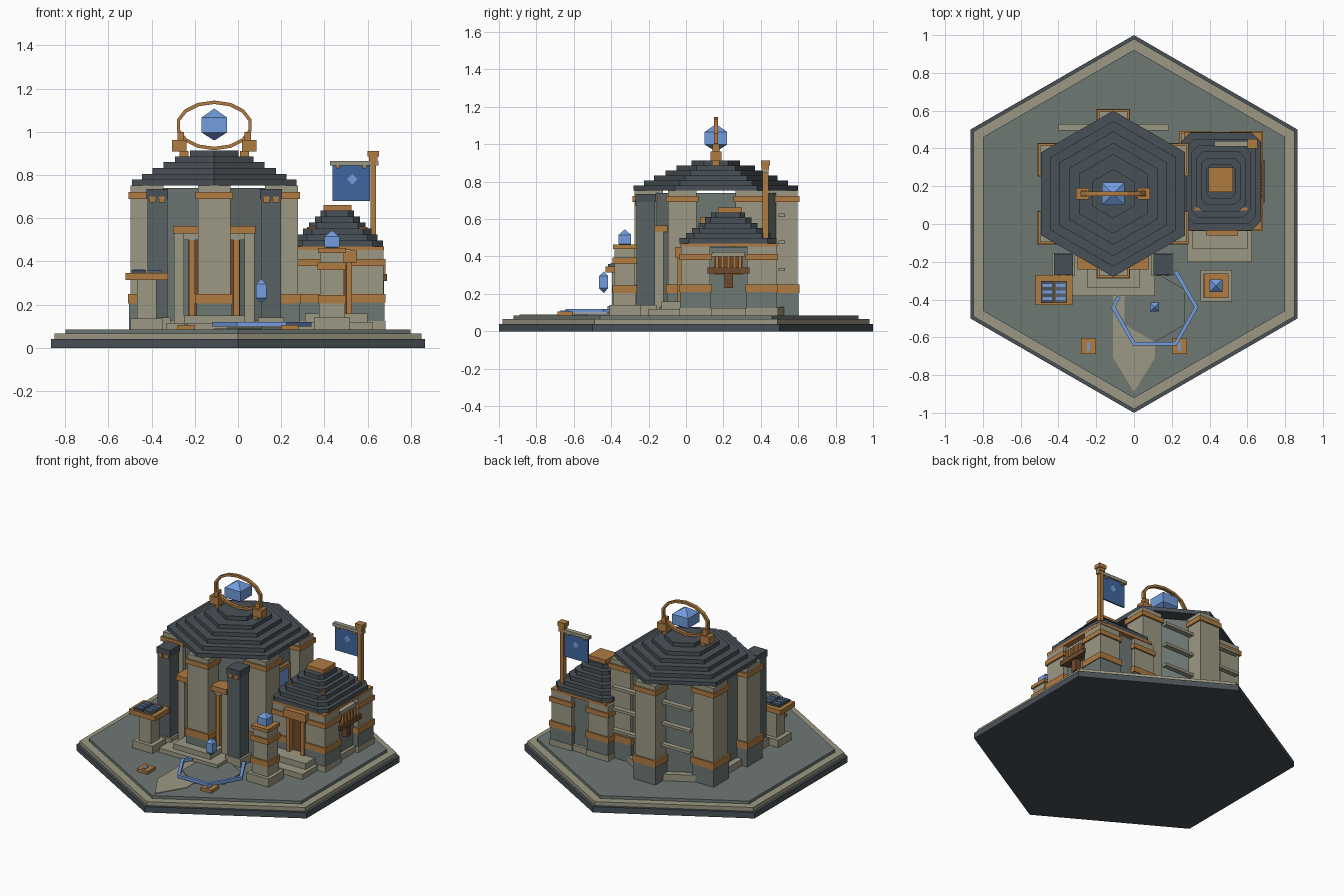
import bpy, bmesh, math
from mathutils import Vector

if "Cube" in bpy.data.objects:
    bpy.data.objects.remove(bpy.data.objects["Cube"])


def material(name, hex_code):
    m = bpy.data.materials.new(name)
    rgb = [int(hex_code[i:i + 2], 16) / 255 for i in (0, 2, 4)]
    m.diffuse_color = [((c + 0.055) / 1.055) ** 2.4 for c in rgb] + [1]
    m.use_nodes = True
    m.node_tree.nodes["Principled BSDF"].inputs["Base Color"].default_value = m.diffuse_color
    return m


SLATE = material("dark slate", "495157")
GREY = material("grey stone", "6E7874")
DARKGREY = material("dark grey stone", "596264")
TAN = material("tan stone", "9C9983")
BRONZE = material("bronze", "B07C42")
WOOD = material("dark wood", "6E4A2C")
BLUE = material("crystal blue", "739DDD")
NAVY = material("banner blue", "41669D")


def finish(name, bm, mat):
    bmesh.ops.recalc_face_normals(bm, faces=bm.faces)
    me = bpy.data.meshes.new(name)
    bm.to_mesh(me)
    bm.free()
    me.materials.append(mat)
    ob = bpy.data.objects.new(name, me)
    bpy.context.collection.objects.link(ob)
    return ob


def prism(name, pts, z0, z1, mat):
    bm = bmesh.new()
    lo = [bm.verts.new((x, y, z0)) for x, y in pts]
    hi = [bm.verts.new((x, y, z1)) for x, y in pts]
    bm.faces.new(lo)
    bm.faces.new(hi)
    n = len(pts)
    for i in range(n):
        bm.faces.new((lo[i], lo[(i + 1) % n], hi[(i + 1) % n], hi[i]))
    return finish(name, bm, mat)


def box(name, x0, x1, y0, y1, z0, z1, mat):
    return prism(name, [(x0, y0), (x1, y0), (x1, y1), (x0, y1)], z0, z1, mat)


def block(name, cx, cy, hx, hy, z0, z1, mat):
    return box(name, cx - hx, cx + hx, cy - hy, cy + hy, z0, z1, mat)


def hexagon(cx, cy, r, start=90):
    return [(cx + r * math.cos(math.radians(start + 60 * i)),
             cy + r * math.sin(math.radians(start + 60 * i))) for i in range(6)]


def crystal(name, cx, cy, h, levels):
    """Square gem: bottom tip, lower shoulder, upper shoulder, top tip."""
    bm = bmesh.new()
    z0, z1, z2, z3 = levels
    c = [(-h, -h), (h, -h), (h, h), (-h, h)]
    a = [bm.verts.new((cx + x, cy + y, z1)) for x, y in c]
    b = [bm.verts.new((cx + x, cy + y, z2)) for x, y in c]
    lo, hi = bm.verts.new((cx, cy, z0)), bm.verts.new((cx, cy, z3))
    for i in range(4):
        j = (i + 1) % 4
        bm.faces.new((a[i], a[j], b[j], b[i]))
        bm.faces.new((a[j], a[i], lo))
        bm.faces.new((b[i], b[j], hi))
    finish(name, bm, BLUE)


def strip(name, pts, normal, w, t, mat, closed=False):
    """Square bar along a planar path, mitred at the corners."""
    bm = bmesh.new()
    pts, normal, n = [Vector(p) for p in pts], Vector(normal), len(pts)
    rings = []
    for i, p in enumerate(pts):
        prev = pts[(i - 1) % n] if closed or i else p
        nxt = pts[(i + 1) % n] if closed or i < n - 1 else p
        side = (nxt - prev).normalized().cross(normal)
        rings.append([bm.verts.new(p + side * a * w / 2 + normal * b * t / 2)
                      for a, b in ((-1, -1), (1, -1), (1, 1), (-1, 1))])
    for i in range(n if closed else n - 1):
        r, s = rings[i], rings[(i + 1) % n]
        for k in range(4):
            bm.faces.new((r[k], r[(k + 1) % 4], s[(k + 1) % 4], s[k]))
    if not closed:
        bm.faces.new(rings[0])
        bm.faces.new(rings[-1])
    finish(name, bm, mat)


def banded_pillar(name, cx, cy, hx, hy, bands):
    """Stack of blocks: (bottom, top, outward growth, material)."""
    for i, (z0, z1, g, mat) in enumerate(bands):
        block(f"{name}_{i}", cx, cy, hx + g, hy + g, z0, z1, mat)


# Hexagonal ground platform
prism("platform_foot", hexagon(0, 0, 1.0), 0, 0.04, SLATE)
prism("platform_rim", hexagon(0, 0, 0.98), 0.04, 0.066, TAN)
prism("platform_floor", hexagon(0, 0, 0.922), 0.066, 0.085, GREY)
prism("front_path", [(-0.11, -0.36), (-0.11, -0.71), (0, -0.89), (0.11, -0.71), (0.11, -0.36)],
      0.085, 0.089, TAN)
prism("court_disc", hexagon(0.11, -0.44, 0.185), 0.085, 0.094, GREY)

# Main hall
HX, HY = -0.11, 0.16
prism("hall_plinth", hexagon(HX, HY, 0.41), 0.085, 0.13, TAN)
prism("hall_wall", hexagon(HX, HY, 0.365), 0.13, 0.74, GREY)
for i, (x, y) in enumerate(hexagon(HX, HY, 0.36)):
    banded_pillar(f"hall_pillar_{i}", x, y, 0.076, 0.076, [
        (0.085, 0.205, 0.006, GREY), (0.205, 0.25, 0.012, BRONZE), (0.25, 0.69, 0, TAN),
        (0.69, 0.722, 0.01, BRONZE), (0.722, 0.752, 0, TAN)])
for i, r in enumerate((0.44, 0.385, 0.33, 0.27, 0.21, 0.13)):
    prism(f"hall_roof_tier_{i}", hexagon(HX, HY, r), 0.752 + 0.027 * i, 0.779 + 0.027 * i, SLATE)
for i, z in enumerate((0.33, 0.475, 0.62)):
    box(f"rear_ledge_{i}", -0.40, 0.185, 0.495, 0.53, z - 0.009, z + 0.009, TAN)

# Hall doorway, steps and guard columns
box("hall_step_low", -0.33, 0.11, -0.38, -0.1, 0.085, 0.115, TAN)
box("hall_step_high", -0.25, 0.03, -0.34, -0.1, 0.115, 0.15, TAN)
box("hall_door", -0.23, 0.01, -0.185, -0.1, 0.15, 0.50, WOOD)
box("hall_lintel", -0.30, 0.08, -0.24, -0.10, 0.53, 0.565, BRONZE)
box("hall_transom", -0.25, 0.03, -0.21, -0.10, 0.50, 0.53, TAN)
for s in (-1, 1):
    block("hall_door_post", HX + s * 0.163, -0.17, 0.024, 0.05, 0.115, 0.53, TAN)
    block("hall_door_jamb", HX + s * 0.103, -0.18, 0.013, 0.03, 0.15, 0.50, BRONZE)
    cx = HX + s * 0.263
    block("guard_base", cx, -0.215, 0.06, 0.06, 0.085, 0.14, TAN)
    block("guard_column", cx, -0.215, 0.046, 0.05, 0.14, 0.69, DARKGREY)
    block("guard_cap", cx, -0.215, 0.05, 0.055, 0.69, 0.735, SLATE)
    for t in (-1, 1):
        block("guard_emblem", cx + t * 0.022, -0.266, 0.014, 0.006, 0.672, 0.70, BRONZE)

# Hall side window
box("window_frame", 0.2, 0.225, 0.075, 0.245, 0.40, 0.61, BRONZE)
box("window_pane", 0.22, 0.23, 0.1, 0.22, 0.43, 0.585, BLUE)

# Roof crystal in its hoop
crystal("roof_crystal", HX, HY, 0.06, (0.96, 0.998, 1.066, 1.108))
strip("crystal_hoop", [(HX + 0.17 * math.cos(math.tau * (i + .5) / 14), HY,
                        1.03 + 0.107 * math.sin(math.tau * (i + .5) / 14)) for i in range(14)],
      (0, 1, 0), 0.016, 0.022, BRONZE, True)
for s in (-1, 1):
    block("hoop_bracket", HX + s * 0.162, HY, 0.034, 0.03, 0.91, 0.962, BRONZE)
    block("hoop_stem", HX + s * 0.155, HY, 0.016, 0.018, 0.955, 1.0, BRONZE)
    block("hoop_foot", HX + s * 0.14, HY, 0.02, 0.02, 0.86, 0.912, BRONZE)

# Side annex
AX, AY = 0.46, 0.225
box("annex_plinth", 0.27, 0.66, -0.02, 0.48, 0.085, 0.125, TAN)
box("annex_wall", 0.27, 0.64, 0.01, 0.46, 0.12, 0.45, GREY)
for x in (0.325, 0.598):
    for y in (0.05, 0.405):
        banded_pillar("annex_pillar", x, y, 0.076, 0.078, [
            (0.085, 0.125, 0.008, TAN), (0.125, 0.21, 0.004, GREY), (0.21, 0.25, 0.01, BRONZE),
            (0.25, 0.38, 0, TAN), (0.38, 0.412, 0.01, BRONZE), (0.412, 0.455, 0, TAN)])
box("annex_eave", 0.265, 0.675, -0.03, 0.488, 0.453, 0.47, BRONZE)
for i in range(6):
    hx, hy, c = 0.212 - 0.027 * i, 0.26 - 0.034 * i, 0.05 - 0.005 * i
    prism(f"annex_roof_tier_{i}",
          [(AX - hx + c, AY - hy), (AX + hx - c, AY - hy), (AX + hx, AY - hy + c), (AX + hx, AY + hy - c),
           (AX + hx - c, AY + hy), (AX - hx + c, AY + hy), (AX - hx, AY + hy - c), (AX - hx, AY - hy + c)],
          0.47 + 0.0275 * i, 0.4975 + 0.0275 * i, SLATE)
block("annex_roof_cap", AX, AY + 0.01, 0.065, 0.065, 0.635, 0.662, BRONZE)
block("annex_roof_trim", AX, AY - 0.145, 0.14, 0.008, 0.525, 0.56, BRONZE)

# Annex doorway and steps
box("annex_step_low", 0.28, 0.625, -0.2, 0.0, 0.085, 0.12, TAN)
box("annex_step_high", 0.31, 0.60, -0.13, 0.0, 0.12, 0.16, TAN)
box("annex_door", 0.40, 0.53, -0.005, 0.03, 0.15, 0.38, WOOD)
box("annex_lintel", 0.38, 0.55, -0.06, 0.03, 0.395, 0.45, BRONZE)
for x in (0.407, 0.515):
    block("annex_door_post", x, -0.02, 0.012, 0.025, 0.15, 0.395, BRONZE)

# Annex side balcony
box("balcony_back", 0.635, 0.646, 0.15, 0.305, 0.30, 0.41, WOOD)
box("balcony_floor", 0.63, 0.69, 0.115, 0.34, 0.31, 0.342, WOOD)
box("balcony_bracket", 0.63, 0.675, 0.205, 0.25, 0.23, 0.31, WOOD)
for i in range(5):
    block("balcony_bar", 0.675, 0.165 + 0.031 * i, 0.008, 0.008, 0.342, 0.40, BRONZE)
box("balcony_header", 0.63, 0.67, 0.14, 0.315, 0.40, 0.425, TAN)

# Banner on its pole
block("banner_pole", 0.627, 0.425, 0.013, 0.016, 0.45, 0.88, BRONZE)
block("pole_cap", 0.627, 0.425, 0.027, 0.024, 0.885, 0.912, BRONZE)
block("pole_collar", 0.627, 0.425, 0.02, 0.02, 0.865, 0.885, BRONZE)
box("banner_bar", 0.425, 0.65, 0.41, 0.44, 0.845, 0.866, TAN)
box("banner_cloth", 0.437, 0.612, 0.42, 0.43, 0.68, 0.845, NAVY)
for x in (0.462, 0.585):
    block("banner_clip", x, 0.425, 0.009, 0.012, 0.83, 0.848, BRONZE)
strip("banner_emblem", [(0.529, 0.425, 0.762), (0.529, 0.425, 0.798)], (0.7071, 0, 0.7071), 0.001, 0.001, BLUE)
bm = bmesh.new()
for y in (0.4185, 0.4315):
    bm.faces.new([bm.verts.new((0.529 + a, y, 0.78 + b))
                  for a, b in ((-0.024, 0), (0, -0.024), (0.024, 0), (0, 0.024))])
finish("banner_diamond", bm, BLUE)

# Open blue ring in the court with floating crystal
strip("court_ring", [(x, y, 0.11) for x, y in (
    (0.22, -0.25), (0.33, -0.44), (0.22, -0.635), (0, -0.635), (-0.11, -0.44), (-0.08, -0.385))],
    (0, 0, 1), 0.022, 0.02, BLUE)
crystal("court_crystal", 0.108, -0.44, 0.024, (0.205, 0.23, 0.295, 0.32))
for s in (-1, 1):
    block("floor_plate", s * 0.24, -0.645, 0.04, 0.042, 0.085, 0.105, BRONZE)
    block("floor_plate_inlay", s * 0.24, -0.65, 0.008, 0.022, 0.105, 0.11, BLUE)

# Work table
TX, TY = -0.423, -0.35
block("table_base", TX, TY, 0.075, 0.07, 0.085, 0.135, TAN)
block("table_post", TX, TY, 0.045, 0.045, 0.135, 0.315, TAN)
block("table_top", TX, TY, 0.098, 0.08, 0.315, 0.347, BRONZE)
for s in (-1, 1):
    block("table_tray", TX + s * 0.036, TY - 0.01, 0.033, 0.058, 0.347, 0.36, SLATE if s < 0 else DARKGREY)
    for i in range(3):
        block("table_inlay", TX + s * 0.036, TY - 0.045 + 0.035 * i, 0.025, 0.008, 0.36, 0.366, BLUE)

# Crystal pedestal
banded_pillar("pedestal", 0.435, -0.327, 0.05, 0.05, [
    (0.085, 0.14, 0.033, TAN), (0.14, 0.205, 0.01, TAN), (0.205, 0.245, 0.015, BRONZE),
    (0.245, 0.36, 0.005, TAN), (0.36, 0.395, 0.016, BRONZE), (0.395, 0.44, 0.005, TAN),
    (0.44, 0.463, 0.014, BRONZE)])
crystal("pedestal_crystal", 0.435, -0.327, 0.034, (0.455, 0.466, 0.515, 0.545))
